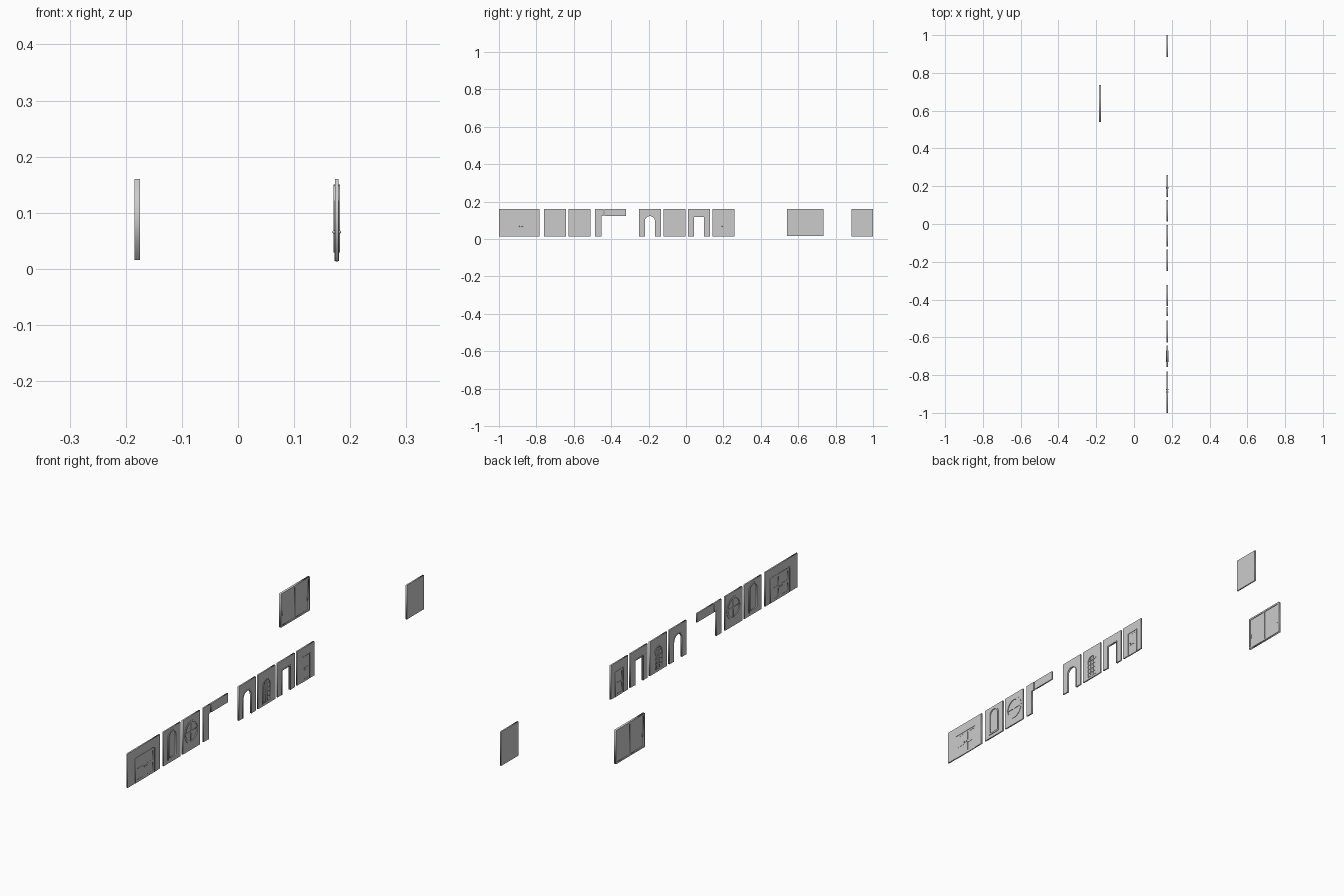
import bpy, bmesh, math
from mathutils import Matrix

if "Cube" in bpy.data.objects:
    bpy.data.objects.remove(bpy.data.objects["Cube"])

WX = 0.176            # wall plane
Z0, Z1 = 0.0145, 0.16
TOP = 0.122           # door head height
AXES = Matrix(((0, 0, 1, 0), (1, 0, 0, 0), (0, 1, 0, 0), (0, 0, 0, 1)))


def plate(name, loops, half, x=WX):
    """Flat outline(s) in y/z with holes, given thickness along x."""
    cu = bpy.data.curves.new(name, 'CURVE')
    cu.dimensions, cu.fill_mode, cu.extrude = '2D', 'BOTH', half
    for pts in loops:
        sp = cu.splines.new('POLY')
        sp.points.add(len(pts) - 1)
        for p, (a, b) in zip(sp.points, pts):
            p.co = (a, b, 0, 1)
        sp.use_cyclic_u = True
    tmp = bpy.data.objects.new(name + "_outline", cu)
    bpy.context.collection.objects.link(tmp)
    dg = bpy.context.evaluated_depsgraph_get()
    me = bpy.data.meshes.new_from_object(tmp.evaluated_get(dg))
    bpy.data.objects.remove(tmp)
    me.transform(Matrix.Translation((x, 0, 0)) @ AXES)
    bm = bmesh.new()
    bm.from_mesh(me)
    bmesh.ops.remove_doubles(bm, verts=bm.verts, dist=1e-5)
    bmesh.ops.recalc_face_normals(bm, faces=bm.faces)
    bm.to_mesh(me)
    bm.free()
    ob = bpy.data.objects.new(name, me)
    bpy.context.collection.objects.link(ob)
    return ob


def rect(a, b, c, d):
    return [(a, c), (b, c), (b, d), (a, d)]


def circle(y, z, r, n=32):
    return [(y + r * math.cos(2 * math.pi * i / n), z + r * math.sin(2 * math.pi * i / n)) for i in range(n)]


def arch(y, r, bottom, top, n=16):
    zc = top - r
    return ([(y - r, bottom), (y + r, bottom)] +
            [(y + r * math.cos(math.pi * i / n), zc + r * math.sin(math.pi * i / n)) for i in range(n + 1)])


def gate(a, b, opening):
    """Wall outline with an opening that reaches the floor."""
    return [(a, Z0)] + [opening[0]] + opening[:1:-1] + [opening[1]] + [(b, Z0), (b, Z1), (a, Z1)]


def bar(name, a, b, c, d, half, x=WX):
    return plate(name, [rect(a, b, c, d)], half, x)


def door_leaf(name, a, b, knob_y):
    bar(name, a, b, 0.013, TOP - 0.003, 0.0018)
    w = b - a
    # raised rails and stiles, both sides
    panels = [rect(a + w * 0.18, b - w * 0.18, lo, hi) for lo, hi in ((0.025, 0.06), (0.072, 0.11))]
    plate(name + "_rails", [rect(a, b, 0.0135, TOP - 0.003)] + panels, 0.0026)
    for s in (-1, 1):
        bpy.ops.mesh.primitive_uv_sphere_add(segments=12, ring_count=8, radius=0.003,
                                             location=(WX + s * 0.0048, knob_y, 0.066))
        ob = bpy.context.object
        ob.name = name + "_knob"
        bpy.ops.object.shade_smooth_by_angle()


def door_trim(name, a, b, t=0.004):
    plate(name, [[(a, Z0), (a + t, Z0), (a + t, TOP - t), (b - t, TOP - t), (b - t, Z0),
                  (b, Z0), (b, TOP), (a, TOP)]], 0.0042)


# double door wall
a, b = -0.95, -0.815
c = (a + b) / 2
plate("double_door_wall", [gate(-1.0, -0.782, rect(a, b, Z0, TOP))], 0.003)
door_trim("double_door_trim", a, b)
door_leaf("door_left", a + 0.004, c - 0.0008, c - 0.007)
door_leaf("door_right", c + 0.0008, b - 0.004, c + 0.007)

# tall arched window wall
y = -0.7
plate("arched_window_wall", [rect(-0.758, -0.642, Z0, Z1), arch(y, 0.028, 0.031, 0.148)], 0.003)
plate("arched_window_frame", [arch(y, 0.03, 0.029, 0.15), arch(y, 0.023, 0.036, 0.143)], 0.0058)
plate("arched_window_glass", [arch(y, 0.024, 0.035, 0.144)], 0.0012)

# round window wall
y, z = -0.569, 0.092
plate("round_window_wall", [rect(-0.627, -0.511, Z0, Z1), circle(y, z, 0.045)], 0.003)
plate("round_window_frame", [circle(y, z, 0.048), circle(y, z, 0.039)], 0.0045)
plate("round_window_glass", [circle(y, z, 0.041)], 0.0012)
bar("round_window_post", y - 0.003, y + 0.003, z - 0.041, z + 0.041, 0.0034)
bar("round_window_rail", y - 0.041, y + 0.041, z - 0.003, z + 0.003, 0.0033)

# narrow wall end and lintel
plate("wall_end", [[(-0.487, Z0), (-0.454, Z0), (-0.454, TOP), (-0.44, TOP), (-0.44, Z1), (-0.487, Z1)]], 0.003)
bar("wall_end_trim", -0.456, -0.452, Z0, TOP, 0.0042)
bar("wall_lintel", -0.435, -0.322, TOP, Z1, 0.003)

# arched doorway
y = -0.193
plate("arched_doorway_wall", [gate(-0.25, -0.135, arch(y, 0.03, Z0, 0.125))], 0.003)
inner, outer = arch(y, 0.027, Z0, 0.122), arch(y, 0.031, Z0, 0.126)
plate("arched_doorway_trim", [[outer[0]] + outer[:1:-1] + [outer[1]] + [inner[1]] + inner[2:] + [inner[0]]], 0.0042)

# lattice arched window wall
y = -0.062
plate("lattice_window_wall", [rect(-0.119, -0.004, Z0, Z1), arch(y, 0.027, 0.024, 0.122)], 0.003)
plate("lattice_window_frame", [arch(y, 0.028, 0.023, 0.123), arch(y, 0.023, 0.028, 0.118)], 0.0044)
plate("lattice_window_glass", [arch(y, 0.024, 0.027, 0.119)], 0.0012)
for k in (-1, 1):
    bar("lattice_post", y + k * 0.008 - 0.0018, y + k * 0.008 + 0.0018, 0.027, 0.114, 0.0034)
for k in range(4):
    h = 0.044 + k * 0.019
    bar("lattice_rail", y - 0.0235, y + 0.0235, h - 0.0018, h + 0.0018, 0.0032)

# square doorway
a, b = 0.04, 0.1
plate("square_doorway_wall", [gate(0.012, 0.128, rect(a, b, Z0, TOP))], 0.003)
door_trim("square_doorway_trim", a - 0.001, b + 0.001)

# single door wall
a, b = 0.172, 0.232
plate("single_door_wall", [gate(0.143, 0.259, rect(a, b, Z0, TOP))], 0.003)
door_trim("single_door_trim", a, b)
door_leaf("single_door", a + 0.004, b - 0.004, 0.192)

# free-standing framed double panel
px, a, b = -0.1795, 0.54, 0.735
c = (a + b) / 2
plate("panel_frame", [rect(a, b, 0.016, Z1), rect(a + 0.008, c - 0.003, 0.023, 0.153),
                      rect(c + 0.003, b - 0.008, 0.023, 0.153)], 0.0048, px)
bar("panel_left", a + 0.007, c - 0.002, 0.022, 0.154, 0.002, px)
bar("panel_right", c + 0.002, b - 0.007, 0.022, 0.154, 0.002, px)
for k in (a + 0.012, b - 0.012):
    bar("panel_handle", k - 0.003, k + 0.003, 0.064, 0.082, 0.0042, px)

# plain wall
bar("plain_wall", 0.884, 1.0, Z0, Z1, 0.003)
